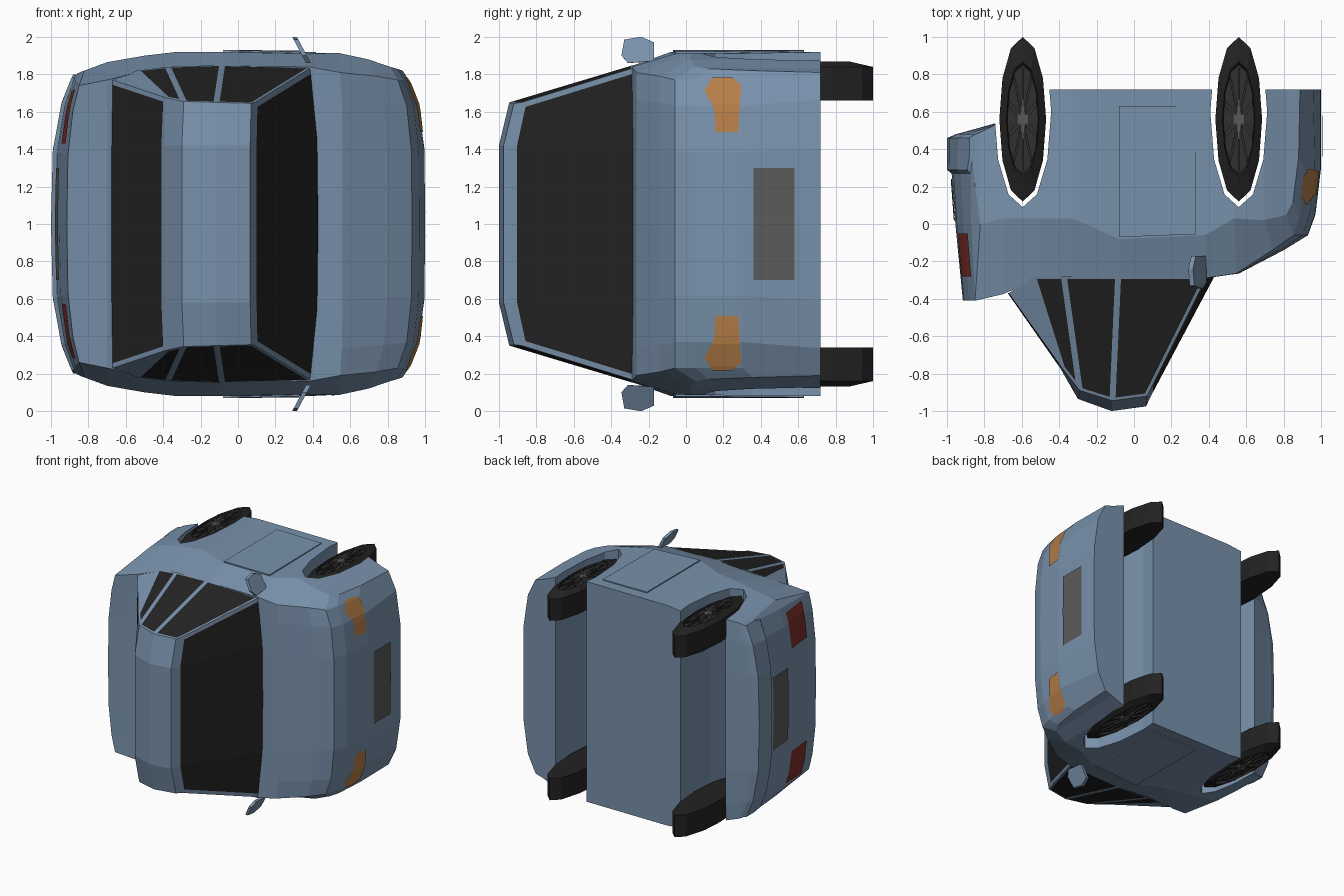
import bpy, bmesh, math
from mathutils import Vector
from mathutils.bvhtree import BVHTree

if "Cube" in bpy.data.objects:
    bpy.data.objects.remove(bpy.data.objects["Cube"])


def material(name, r, g, b):
    mat = bpy.data.materials.new(name)
    mat.use_nodes = True
    mat.diffuse_color = (r, g, b, 1)
    mat.node_tree.nodes["Principled BSDF"].inputs["Base Color"].default_value = (r, g, b, 1)
    return mat


paint = material("blue paint", .19, .285, .41)
glass = material("dark glass", .017, .017, .017)
rubber = material("black rubber", .016, .016, .016)
rim_grey = material("dark rim", .03, .03, .03)
hub_grey = material("hub grey", .1, .1, .1)
plate_grey = material("plate grey", .105, .105, .105)
amber = material("amber lamp", .47, .21, .065)
red = material("red lamp", .21, .028, .022)


def finish(name, bm, *mats):
    mesh = bpy.data.meshes.new(name)
    bm.to_mesh(mesh)
    bm.free()
    for mat in mats:
        mesh.materials.append(mat)
    obj = bpy.data.objects.new(name, mesh)
    bpy.context.collection.objects.link(obj)
    return obj


def bridge(bm, ring_a, ring_b):
    n = len(ring_a)
    for i in range(n):
        j = (i + 1) % n
        bm.faces.new((ring_a[i], ring_a[j], ring_b[j], ring_b[i]))


def slab(name, points, offset, mat):
    """Polygon extruded along an offset vector."""
    bm = bmesh.new()
    low = [bm.verts.new(p) for p in points]
    high = [bm.verts.new(Vector(p) + Vector(offset)) for p in points]
    bm.faces.new(low)
    bm.faces.new(high)
    bridge(bm, low, high)
    bmesh.ops.recalc_face_normals(bm, faces=bm.faces)
    return finish(name, bm, mat)


def ellipse(cx, cy, rx, ry, z, sides=12):
    angles = [math.tau * i / sides for i in range(sides)]
    return [(cx + rx * math.sin(a), cy + ry * math.cos(a), z) for a in angles]


# Lower body: sections along x as
# (x, deck y, deck half width, crease y, crease half width, sill half width, floor y)
stations = [
    (-1.0, .29, .78, .36, .80, .80, .46),
    (-.975, .27, .78, .34, .80, .80, .47),
    (-.955, .0, .76, .2, .81, .81, .48),
    (-.915, -.41, .74, .0, .82, .82, .49),
    (-.70, -.375, .77, .03, .865, .85, .55),
    (-.50, -.29, .82, .03, .90, .90, .72),
    (-.33, -.29, .83, .03, .92, .92, .72),
    (-.08, -.29, .845, -.08, .92, .92, .72),
    (.38, -.29, .84, -.06, .91, .92, .72),
    (.56, -.265, .81, .03, .915, .915, .72),
    (.80, -.14, .79, .02, .88, .88, .72),
    (.93, -.06, .77, .05, .84, .83, .72),
    (.97, .05, .77, .12, .83, .82, .72),
    (1.0, .30, .77, .36, .82, .81, .72),
]


def rounded(x, w):
    """Sweep the corners of the nose and tail back in plan."""
    k = abs(w) / .82
    if x > .5:
        return x - .12 * (x - .5) * 2 * k ** 5
    if x < -.7:
        return x + .13 * (-x - .7) / .3 * k ** 3.5
    return x


bm = bmesh.new()
rings = []
for x, top, deck, crease, wide, sill, floor in stations:
    half = [(0, top), (deck * .5, top), (deck * .82, top), (deck, top), (wide, crease),
            (sill, floor), (sill * .82, floor), (sill * .5, floor), (0, floor)]
    loop = half + [(-w, y) for w, y in half[-2:0:-1]]
    rings.append([bm.verts.new((rounded(x, w), y, 1 + w)) for w, y in loop])
for a, b in zip(rings, rings[1:]):
    bridge(bm, a, b)
for end in (rings[0], rings[-1]):
    for cap in ((0, 1, 7, 8), (1, 2, 6, 7), (2, 3, 4, 5, 6)):
        bm.faces.new([end[i] for i in cap])
        bm.faces.new([end[-i % 16] for i in cap])
bmesh.ops.recalc_face_normals(bm, faces=bm.faces)
surface = BVHTree.FromBMesh(bm)
body = finish("body", bm, paint)

# Wheel arches cut through the lower body
axles = {"rear": -.595, "front": .56}
for cx in axles.values():
    cutter = slab("arch_cutter", ellipse(cx, .60, .152, .51, -.2), (0, 0, 2.4), paint)
    cutter.hide_render = True
    mod = body.modifiers.new("arch", "BOOLEAN")
    mod.operation = "DIFFERENCE"
    mod.solver = "EXACT"
    mod.object = cutter
    bpy.context.view_layer.objects.active = body
    bpy.ops.object.modifier_apply(modifier=mod.name)
    bpy.data.objects.remove(cutter)

# Cabin: half points as (x, y, distance from the centre line)
P = {
    "w0": (.43, -.28, 0), "w1": (.425, -.28, .45), "w2": (.39, -.28, .835),
    "t0": (.085, -.93, 0), "t1": (.085, -.93, .42), "t2": (.09, -.88, .65),
    "f0": (.065, -.975, 0), "f1": (.065, -.975, .42), "f2": (.07, -.92, .645),
    "m0": (-.12, -1, 0), "m1": (-.12, -1, .42), "m2": (-.115, -.945, .65),
    "r0": (-.30, -.935, 0), "r1": (-.30, -.935, .42), "r2": (-.29, -.89, .655),
    "g0": (-.395, -.77, 0), "g1": (-.395, -.77, .42), "g2": (-.385, -.77, .675),
    "c0": (-.675, -.37, 0), "c1": (-.675, -.37, .42), "c2": (-.67, -.37, .77),
    "b": (-.085, -.28, .85), "q": (-.375, -.28, .84), "k": (-.54, -.28, .82),
}
panels = {
    "windscreen": ["w0 w1 t1 t0", "w1 w2 t2 t1"],
    "rear_window": ["g0 g1 c1 c0", "g1 g2 c2 c1"],
    "side": ["w2 b m2 f2 t2", "b q r2 m2", "q k g2 r2"],
    "shell": ["t0 t1 f1 f0", "t1 t2 f2 f1", "f0 f1 m1 m0", "f1 f2 m2 m1", "m0 m1 r1 r0",
              "m1 m2 r2 r1", "r0 r1 g1 g0", "r1 r2 g2 g1", "k c2 g2"],
}
bm = bmesh.new()
groups = {key: [] for key in panels}
for side in (1, -1):
    verts = {k: bm.verts.new((x, y, 1 + side * w)) for k, (x, y, w) in P.items()}
    for key, faces in panels.items():
        for face in faces:
            groups[key].append(bm.faces.new([verts[v] for v in face.split()]))
bmesh.ops.remove_doubles(bm, verts=bm.verts, dist=.0001)
bmesh.ops.recalc_face_normals(bm, faces=bm.faces)
bmesh.ops.inset_region(bm, faces=groups["windscreen"], thickness=.03, use_even_offset=True)
bmesh.ops.inset_region(bm, faces=groups["rear_window"], thickness=.025, use_even_offset=True)
bmesh.ops.inset_individual(bm, faces=groups["side"], thickness=.016, use_even_offset=True)
for key in ("windscreen", "rear_window", "side"):
    for face in groups[key]:
        face.material_index = 1
finish("cabin", bm, paint, glass)


def lamp(name, outline, direction, mat):
    """Thin plate of (y, z) points laid onto the nose (1) or tail (-1)."""
    bm = bmesh.new()
    bm.faces.new([bm.verts.new((0, y, z)) for y, z in outline])
    for i in range(1, 50):
        bmesh.ops.bisect_plane(bm, geom=bm.verts[:] + bm.edges[:] + bm.faces[:],
                               plane_co=(0, 0, i * .04), plane_no=(0, 0, 1))
    for v in bm.verts:
        hit = surface.ray_cast(Vector((direction * 2, v.co.y, v.co.z)), Vector((-direction, 0, 0)))
        if hit[0]:
            v.co = hit[0] + hit[1] * .007
    bmesh.ops.recalc_face_normals(bm, faces=bm.faces)
    for face in bm.faces:
        if face.normal.x * direction < 0:
            face.normal_flip()
    finish(name, bm, mat)


headlight = [(.14, .78), (.25, .78), (.295, .74), (.28, .49), (.16, .49), (.15, .62), (.10, .71)]
taillight = [(-.05, .43), (-.05, .71), (-.28, .72), (-.28, .43)]
mirror = [(-.17, .87), (-.17, .97), (-.24, 1), (-.33, .985), (-.345, .90), (-.31, .86)]
door = [(-.08, -.07, .922), (.33, -.055, .912), (.33, .63, .918), (-.08, .63, .922)]

# Parts found on both sides
for label, s in (("left", 1), ("right", -1)):
    lamp("headlight_" + label, [(y, 1 + s * w) for y, w in headlight], 1, amber)
    lamp("taillight_" + label, [(y, 1 + s * w) for y, w in taillight], -1, red)
    slab("mirror_" + label, [(.82 - .53 * w, y, 1 + s * w) for y, w in mirror],
         (.025, 0, s * .001), paint)
    slab("door_" + label, [(x, y, 1 + s * w) for x, y, w in door], (0, 0, s * .009), paint)

    for axle, cx in axles.items():
        name = axle + "_" + label
        # Tyre with a sloping sidewall and recessed rim
        bm = bmesh.new()
        profile = [(.6, .66), (1, .66), (1, .84), (.7, .87), (.66, .85)]
        loops = [[bm.verts.new(p) for p in ellipse(cx, .56, .125 * r, .44 * r, 1 + s * w)]
                 for r, w in profile]
        for a, b in zip(loops, loops[1:]):
            bridge(bm, a, b)
        bm.faces.new(loops[0])
        bm.faces.new(loops[-1]).material_index = 1
        bmesh.ops.recalc_face_normals(bm, faces=bm.faces)
        finish("wheel_" + name, bm, rubber, rim_grey)
        # Spokes and hub cross
        for count, length, width, depth, mat, part in ((10, .62, .04, .012, rim_grey, "spoke_"),
                                                       (4, .24, .05, .018, hub_grey, "hub_bar_")):
            for i in range(count):
                a = math.tau * i / count
                out, across = (math.sin(a), math.cos(a)), (math.cos(a), -math.sin(a))
                corners = [(0, -width), (length, -width), (length, width), (0, width)]
                slab(part + name, [(cx + .125 * (out[0] * u + across[0] * v),
                                    .56 + .44 * (out[1] * u + across[1] * v),
                                    1 + s * .85) for u, v in corners], (0, 0, s * depth), mat)
        slab("hub_" + name, ellipse(cx, .56, .014, .05, 1 + s * .85, 8), (0, 0, s * .02), hub_grey)

# Number plates at the nose and tail
lamp("front_plate", [(.36, .70), (.58, .70), (.58, 1.30), (.36, 1.30)], 1, plate_grey)
lamp("rear_plate", [(.02, .70), (.24, .70), (.24, 1.30), (.02, 1.30)], -1, plate_grey)
